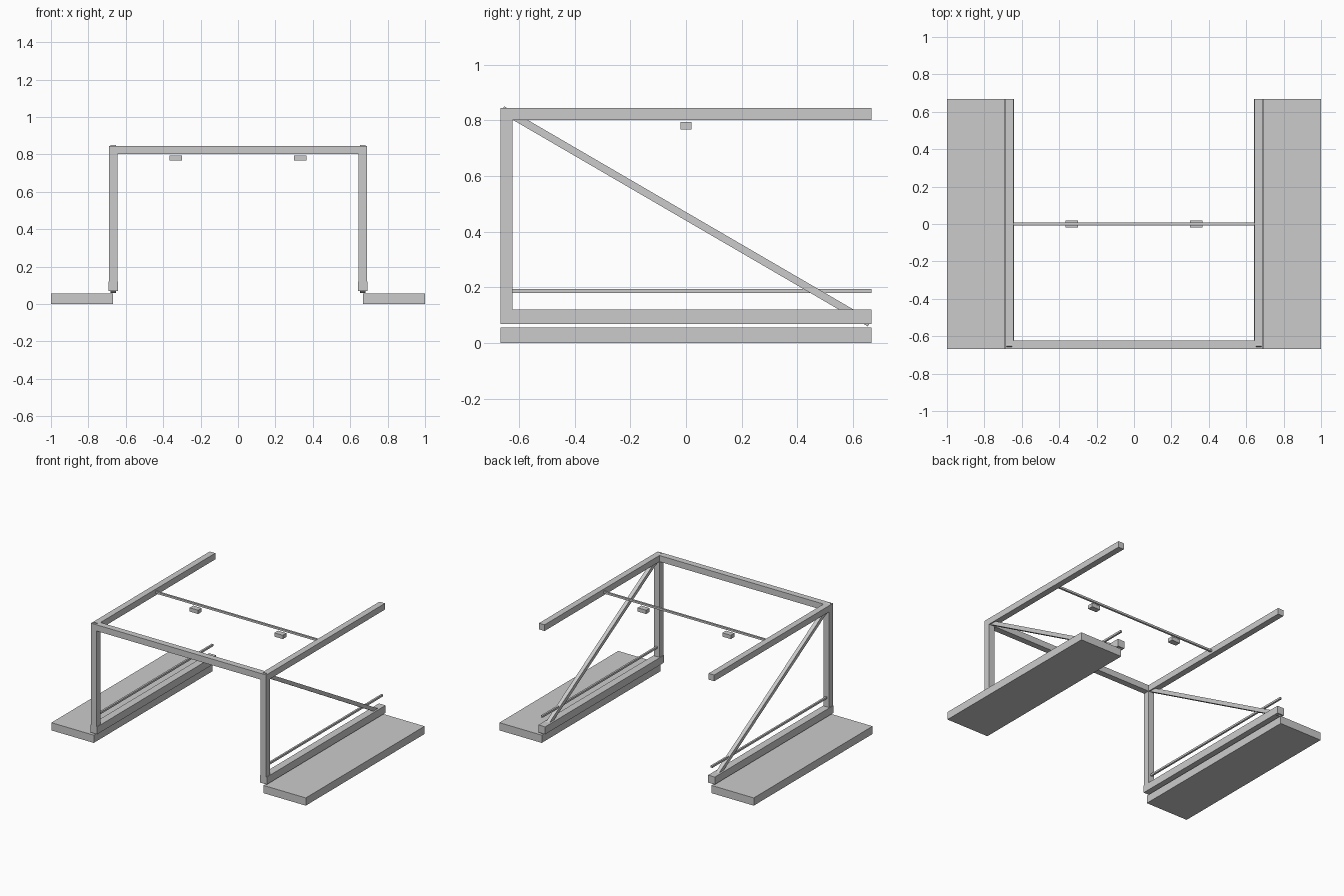
import bpy
import math

if "Cube" in bpy.data.objects:
    bpy.data.objects.remove(bpy.data.objects["Cube"])


def box(name, lo, hi):
    """Axis-aligned box between two corners."""
    bpy.ops.mesh.primitive_cube_add(size=1, location=[(a + b) / 2 for a, b in zip(lo, hi)])
    ob = bpy.context.object
    ob.name = name
    ob.scale = [b - a for a, b in zip(lo, hi)]
    bpy.ops.object.transform_apply(location=False, rotation=False, scale=True)
    return ob


def bar_x(name, x, width, y0, y1, z0, z1):
    """Box centred on x with the given width."""
    return box(name, (x - width / 2, y0, z0), (x + width / 2, y1, z1))


END = 0.667     # half depth, and x of the side frames
TUBE = 0.044    # frame tube width
TOP = 0.845

for side, s in (("left", -1), ("right", 1)):
    x = s * END
    # flat floor platform outside each frame
    bar_x(side + "_platform", s * (1 + END) / 2, 1 - END, -END, END, 0, 0.055)
    # side frame: lower rail, front post, upper rail
    bar_x(side + "_lower_rail", x, 0.053, -END, END, 0.068, 0.121)
    bar_x(side + "_front_post", x, TUBE, -END, -END + TUBE, 0.08, TOP)
    bar_x(side + "_upper_rail", x, TUBE, -END, END, TOP - TUBE, TOP)
    # thin rod above the lower rail
    bar_x(side + "_thin_rod", x, 0.0133, -END, END, 0.18, 0.1935)
    # diagonal brace from the front top to the back bottom
    dy, dz = 1.32, -0.768
    length = math.hypot(dy, dz)
    brace = bar_x(side + "_brace", x, 0.027, -length / 2, length / 2, -0.0133, 0.0133)
    brace.location = (x, 0, 0.455)
    brace.rotation_euler.x = math.atan2(dz, dy)
    # small block hanging under the crossbar
    bar_x(side + "_hanging_block", s * 0.333, 0.066, -0.02, 0.02, 0.767, 0.794)

# front beam and thin middle crossbar joining the frames
box("front_beam", (-END, -END, TOP - TUBE), (END, -END + TUBE, TOP))
box("crossbar", (-END, -0.007, 0.816), (END, 0.007, 0.83))
